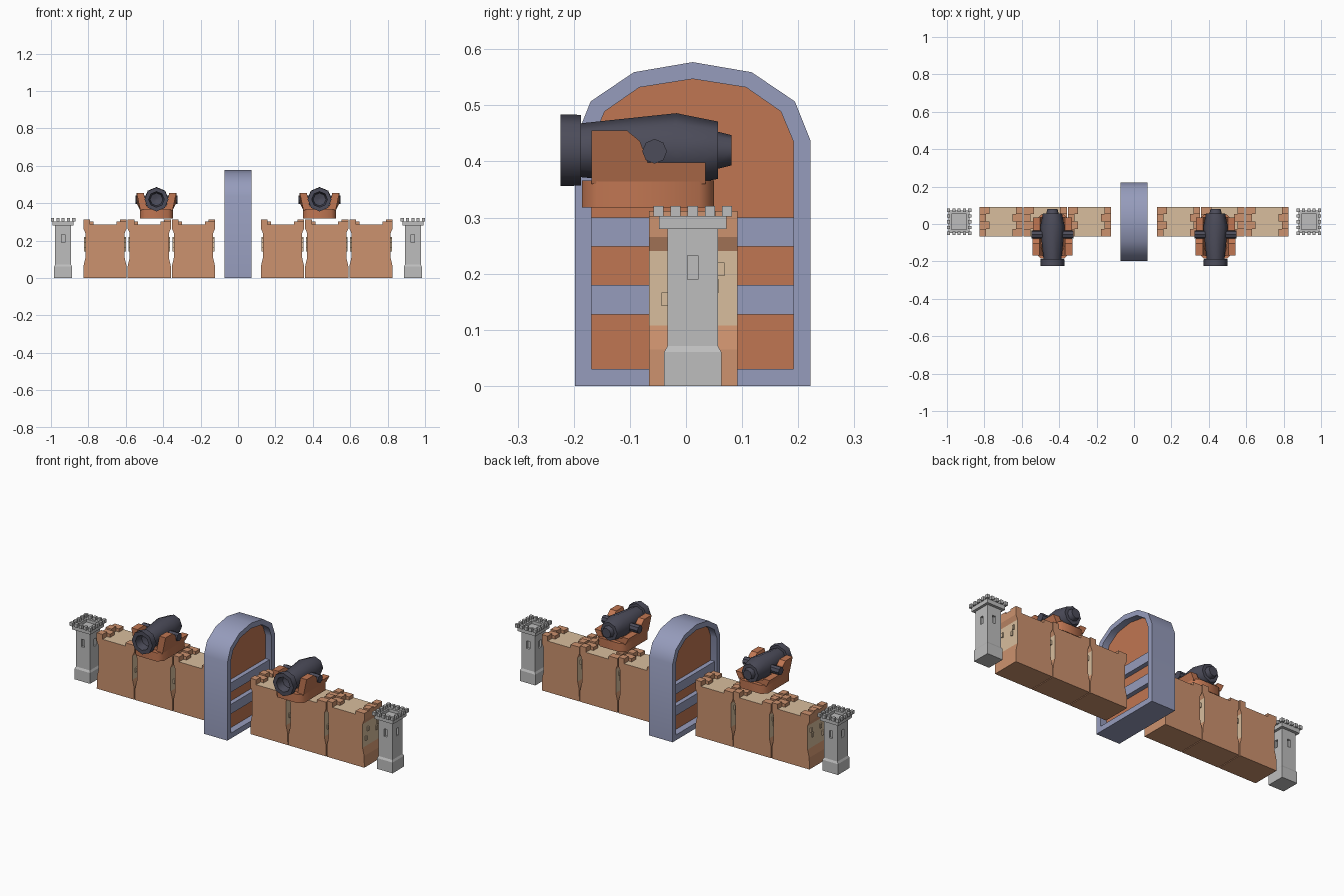
import bpy, bmesh, math
from mathutils import Vector, Matrix

cube = bpy.data.objects.get("Cube")
if cube:
    bpy.data.objects.remove(cube)


def material(name, *rgb):
    lin = [((c / 255 + 0.055) / 1.055) ** 2.4 for c in rgb] + [1]
    m = bpy.data.materials.new(name)
    m.use_nodes = True
    m.diffuse_color = lin
    m.node_tree.nodes["Principled BSDF"].inputs["Base Color"].default_value = lin
    return m


BRICK = material("brick orange", 204, 146, 110)
PLASTER = material("pale tan", 216, 190, 157)
STONE = material("grey stone", 190, 190, 190)
FRAME = material("lavender stone", 150, 156, 188)
WOOD = material("red wood", 192, 118, 82)
IRON = material("dark iron", 76, 76, 90)


def make(name, bm, *mats, smooth=None, rule=None):
    bmesh.ops.recalc_face_normals(bm, faces=bm.faces)
    if rule:
        for f in bm.faces:
            f.material_index = rule(f)
    me = bpy.data.meshes.new(name)
    bm.to_mesh(me)
    bm.free()
    for m in mats:
        me.materials.append(m)
    ob = bpy.data.objects.new(name, me)
    bpy.context.collection.objects.link(ob)
    if smooth:
        bpy.ops.object.select_all(action='DESELECT')
        ob.select_set(True)
        bpy.context.view_layer.objects.active = ob
        bpy.ops.object.shade_smooth_by_angle(angle=math.radians(smooth))
    return ob


def box(bm, lo, hi):
    lo, hi = Vector(lo), Vector(hi)
    m = Matrix.Translation((lo + hi) / 2) @ Matrix.Diagonal((*(hi - lo), 1))
    bmesh.ops.create_cube(bm, size=1, matrix=m)


def loft(bm, rings, closed=False):
    """Skin a list of point rings; cap both ends unless closed."""
    vs = [[bm.verts.new(p) for p in r] for r in rings]
    n = len(vs[0])
    pairs = list(zip(vs, vs[1:])) + ([(vs[-1], vs[0])] if closed else [])
    for a, b in pairs:
        for i in range(n):
            bm.faces.new((a[i], a[(i + 1) % n], b[(i + 1) % n], b[i]))
    if not closed:
        bm.faces.new(vs[0])
        bm.faces.new(vs[-1])


def square(hx, hy, z, cx, cy):
    return [(cx + sx * hx, cy + sy * hy, z) for sx, sy in ((-1, -1), (1, -1), (1, 1), (-1, 1))]


def lathe(bm, profile, place, sides=8):
    loft(bm, [[place(r * math.cos(t * math.tau / sides), r * math.sin(t * math.tau / sides), d)
               for t in range(sides)] for r, d in profile])


MID = 0.012   # common depth centre


def tower(side, cx):
    # stepped square shaft with a sunken platform
    steps = ((.051, 0), (.051, .06), (.045, .071), (.045, .28),
             (.060, .28), (.060, .303), (.042, .303), (.042, .287))
    bm = bmesh.new()
    loft(bm, [square(h * .94, h, z, cx, MID) for h, z in steps])
    # arrow slits sunk into all four sides
    w = .0095
    for co, no in (((cx - w, 0, 0), (1, 0, 0)), ((cx + w, 0, 0), (1, 0, 0)),
                   ((0, MID - w, 0), (0, 1, 0)), ((0, MID + w, 0), (0, 1, 0)),
                   ((0, 0, .19), (0, 0, 1)), ((0, 0, .232), (0, 0, 1))):
        bmesh.ops.bisect_plane(bm, geom=bm.verts[:] + bm.edges[:] + bm.faces[:],
                               plane_co=co, plane_no=no)
    bmesh.ops.recalc_face_normals(bm, faces=bm.faces)
    slits = []
    for f in bm.faces:
        c = f.calc_center_median()
        if .19 < c.z < .232 and min(abs(c.x - cx), abs(c.y - MID)) < .004:
            slits.append(f)
    for f in bmesh.ops.extrude_discrete_faces(bm, faces=slits)["faces"]:
        bmesh.ops.translate(bm, vec=-f.normal * .012, verts=f.verts)
    make(side + "_tower", bm, STONE)
    # battlements around the rim
    bm = bmesh.new()
    for i in range(-2, 3):
        for j in range(-2, 3):
            if max(abs(i), abs(j)) == 2:
                x, y = cx + i * .0282, MID + j * .0305
                box(bm, (x - .0085, y - .009, .302), (x + .0085, y + .009, .321))
    make(side + "_tower_battlements", bm, STONE)


def wall(name, cx):
    y0, y1, h = -.066, .092, .116
    # waisted outline extruded in depth
    half = ((h, 0), (h - .001, .065), (h - .011, .108), (h - .011, .24), (h, .265), (h, .285))
    outline = [(x, z) for x, z in half] + [(-x, z) for x, z in reversed(half)]
    bm = bmesh.new()
    loft(bm, [[(cx + x, y, z) for x, z in outline] for y in (y0, y1)])

    def pale(f):
        z = f.calc_center_median().z
        return int(f.normal.z > .95 or (abs(f.normal.x) > .95 and .11 < z < .24))
    make(name, bm, BRICK, PLASTER, rule=pale)
    # raised uneven bricks along both ends of the top
    bm = bmesh.new()
    n = 4
    step = (y1 - y0) / n
    for s in (-1, 1):
        for i in range(n):
            long = (i + (s > 0)) % 2
            x0, x1 = sorted((cx + s * (h - (.055 if long else .036)), cx + s * h))
            box(bm, (x0, y0 + i * step, .28),
                (x1, y0 + (i + 1) * step, .303 if long else .312))
    make(name + "_top_bricks", bm, BRICK)
    # single bricks standing out of the plaster
    bm = bmesh.new()
    for s in (-1, 1):
        for y, z in ((-.038, .154), (.063, .208), (.053, .178), (-.02, .2)):
            x = cx + s * (h - .011)
            box(bm, (x - .007, y - .006, z - .012), (x + .007, y + .006, z + .012))
    make(name + "_side_bricks", bm, PLASTER)


def arch(points, x):
    right = [(x, MID + y, z) for y, z in points]
    left = [(x, MID - y, z) for y, z in reversed(points) if y > 0]
    return right + left


def gate():
    outer = ((.21, 0), (.21, .437), (.182, .507), (.105, .559), (0, .577))
    inner = ((.18, .03), (.18, .434), (.157, .489), (.095, .532), (0, .547))
    d = .073
    bm = bmesh.new()
    loft(bm, [arch(outer, -d), arch(outer, d), arch(inner, d), arch(inner, -d)], closed=True)
    make("gate_frame", bm, FRAME, smooth=55)
    bm = bmesh.new()
    loft(bm, [arch(inner, -.035), arch(inner, .035)])
    make("gate_door", bm, WOOD)
    bm = bmesh.new()
    for z0, z1 in ((.127, .18), (.248, .30)):
        box(bm, (-.06, MID - .18, z0), (.06, MID + .18, z1))
    make("gate_beams", bm, FRAME)


def cannon(side, cx):
    az = .42   # barrel axis height
    # barrel with muzzle ring, hollow bore and rear knob
    profile = ((.006, -.17), (.034, -.18), (.042, -.224), (.064, -.224), (.063, -.187),
               (.048, -.187), (.066, -.017), (.051, .057), (.033, .057), (.027, .081))
    bm = bmesh.new()
    lathe(bm, profile, lambda a, b, d: (cx + a, d, az + b))
    make(side + "_cannon_barrel", bm, IRON, smooth=46)
    bm = bmesh.new()
    lathe(bm, ((.022, -.112), (.022, .112)), lambda a, b, d: (cx + d, -.056 + a, .418 + b))
    make(side + "_cannon_pivot", bm, IRON)
    # carriage base with cut corners
    bm = bmesh.new()
    hx, ya, yb, c = .088, -.185, .05, .026
    base = [(hx, ya + c), (hx, yb - c), (hx - c, yb), (c - hx, yb),
            (-hx, yb - c), (-hx, ya + c), (c - hx, ya), (hx - c, ya)]
    loft(bm, [[(cx + x, y, z) for x, y in base] for z in (.318, .366)])
    box(bm, (cx - .06, -.16, .36), (cx + .06, .03, .385))
    make(side + "_cannon_base", bm, WOOD, smooth=46)
    # outward leaning cheeks
    cheek = ((-.168, .36), (-.168, .455), (-.105, .455), (-.082, .436),
             (-.068, .398), (.035, .398), (.035, .36))
    bm = bmesh.new()
    for s in (-1, 1):
        loft(bm, [[(cx + s * (x + min(z - .36, .04) * .5), y, z) for y, z in cheek]
                  for x in (.048, .086)])
    make(side + "_cannon_cheeks", bm, WOOD)


gate()
for side, s in (("right", -1), ("left", 1)):
    tower(side, s * .935)
    cannon(side, s * .436)
    for label, x in (("inner", .238), ("middle", .4745), ("outer", .711)):
        wall(f"{side}_{label}_wall", s * x)
